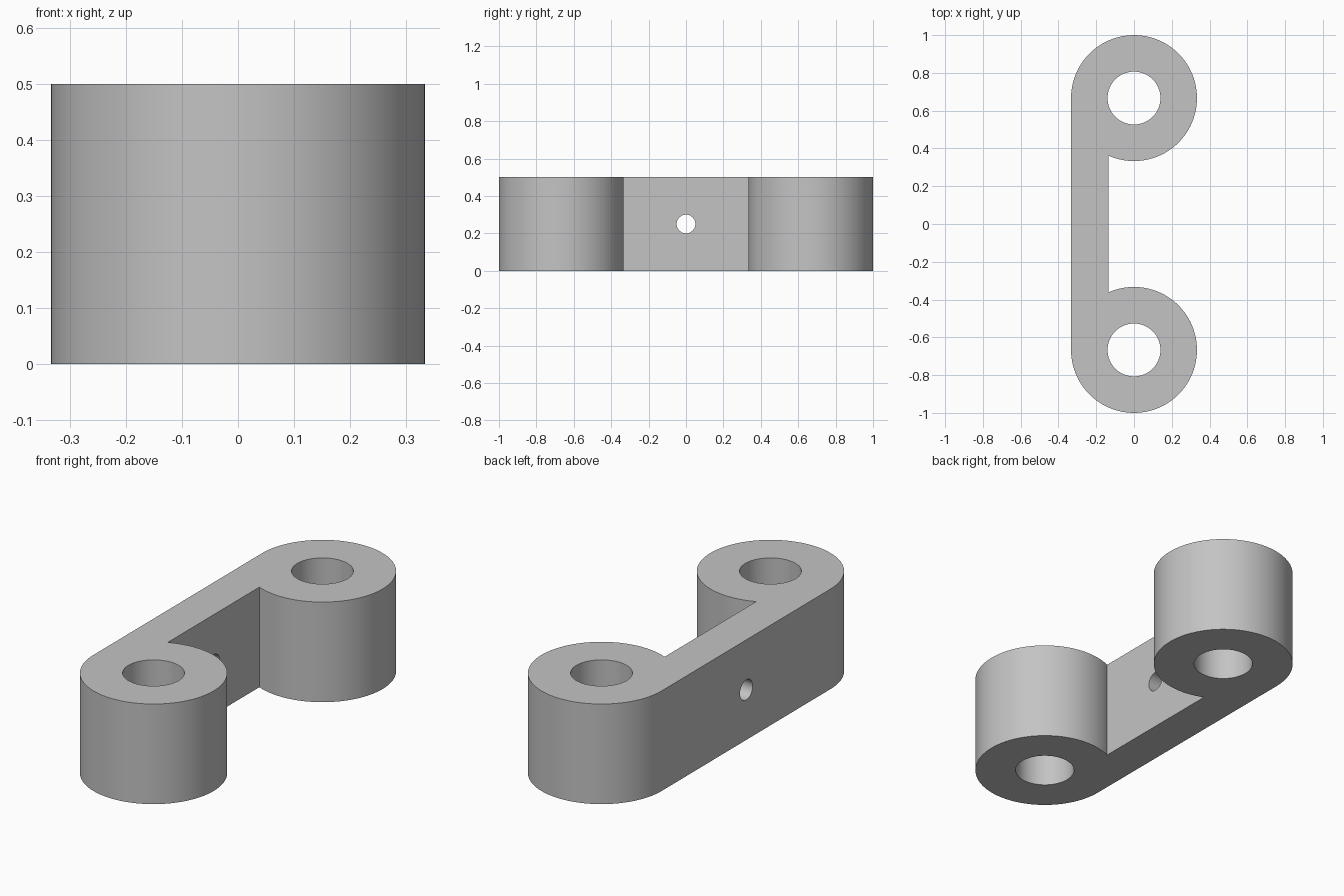
import bpy
import bmesh
from math import acos, cos, sin, pi, radians

cube = bpy.data.objects.get("Cube")
if cube:
    bpy.data.objects.remove(cube, do_unlink=True)

RADIUS = 1 / 3       # boss outer radius
BOSS_Y = 2 / 3       # boss centre distance from the middle
HEIGHT = 0.5
WEB_X = -0.135       # inner face of the connecting web
BORE = 0.14
PIN_HOLE = 0.05

# Material
grey = bpy.data.materials.new("plain grey")
grey.use_nodes = True
colour = (0.55, 0.55, 0.55, 1)
grey.diffuse_color = colour
grey.node_tree.nodes["Principled BSDF"].inputs["Base Color"].default_value = colour

# Outline: one boss arc ending at the web, mirrored for the other boss
start, end, steps = pi, 2 * pi + acos(WEB_X / RADIUS), 80
angles = [start + (end - start) * i / steps for i in range(steps + 1)]
front = [(RADIUS * cos(a), RADIUS * sin(a) - BOSS_Y) for a in angles]
outline = front + [(x, -y) for x, y in reversed(front)]

# Bracket body
mesh = bpy.data.meshes.new("link_bracket")
bm = bmesh.new()
base = bm.faces.new([bm.verts.new((x, y, 0)) for x, y in outline])
top = bmesh.ops.extrude_face_region(bm, geom=[base])["geom"]
bmesh.ops.translate(bm, vec=(0, 0, HEIGHT),
                    verts=[v for v in top if isinstance(v, bmesh.types.BMVert)])
bmesh.ops.recalc_face_normals(bm, faces=bm.faces)
bm.to_mesh(mesh)
bm.free()
bracket = bpy.data.objects.new("link_bracket", mesh)
bpy.context.collection.objects.link(bracket)
mesh.materials.append(grey)


def drill(name, radius, location, rotation=(0, 0, 0)):
    """Cut a round through hole in the bracket."""
    bpy.ops.mesh.primitive_cylinder_add(vertices=64, radius=radius, depth=1,
                                        location=location, rotation=rotation)
    cutter = bpy.context.object
    cutter.name = name
    cutter.hide_render = True
    cutter.data.materials.append(grey)
    mod = bracket.modifiers.new(name, "BOOLEAN")
    mod.operation = "DIFFERENCE"
    mod.solver = "EXACT"
    mod.object = cutter
    bpy.ops.object.select_all(action="DESELECT")
    bracket.select_set(True)
    bpy.context.view_layer.objects.active = bracket
    bpy.ops.object.modifier_apply(modifier=mod.name)
    bpy.data.objects.remove(cutter, do_unlink=True)


# Boss bores and the cross hole through the web
for name, y in (("front_bore", -BOSS_Y), ("back_bore", BOSS_Y)):
    drill(name, BORE, (0, y, HEIGHT / 2))
drill("web_hole", PIN_HOLE, (-0.3, 0, HEIGHT / 2), (0, pi / 2, 0))

bpy.ops.object.shade_smooth_by_angle(angle=radians(30))
